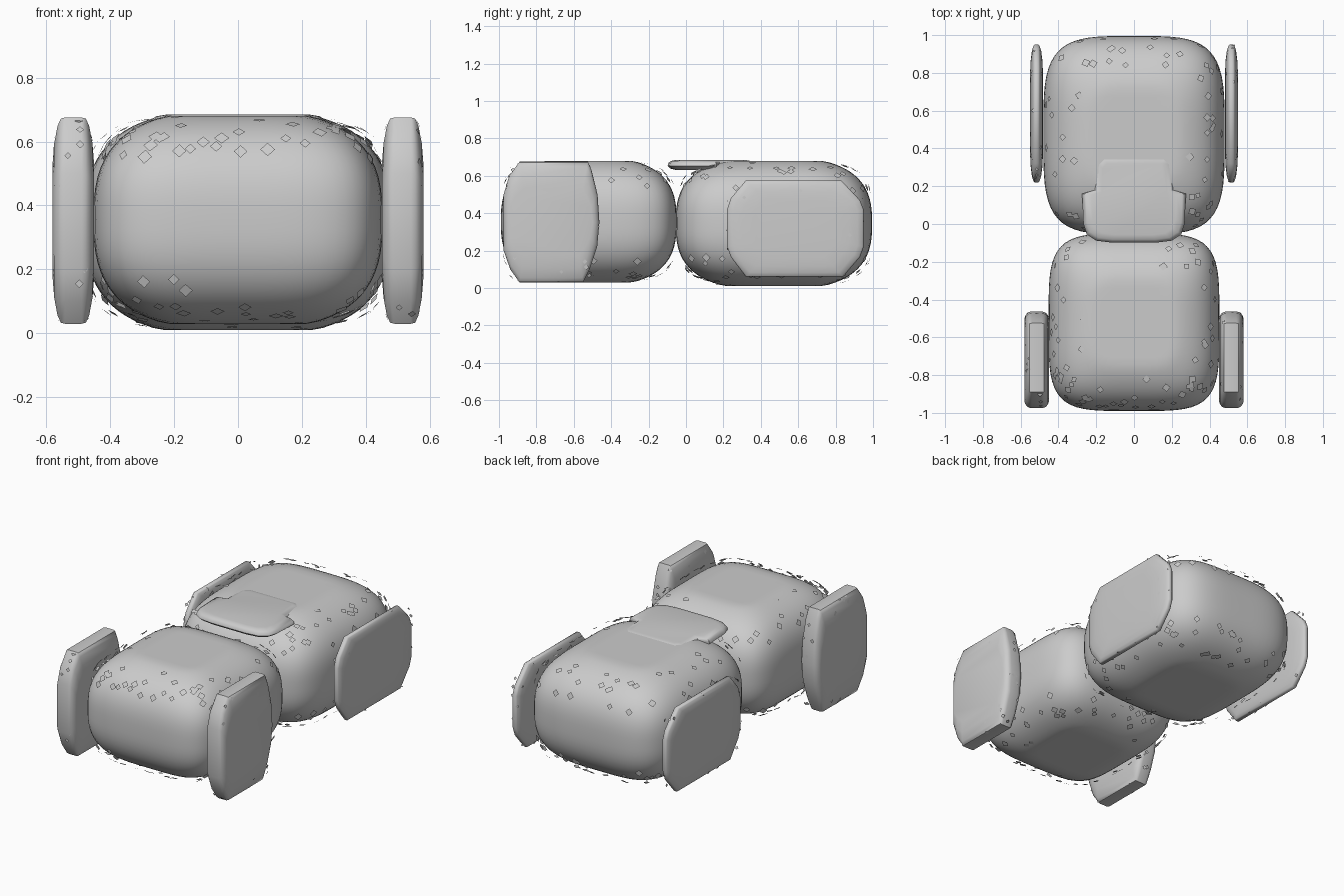
import bpy, bmesh, math, random
from mathutils import Vector

if "Cube" in bpy.data.objects:
    bpy.data.objects.remove(bpy.data.objects["Cube"])

random.seed(4)


def finish(name, bm, angle=60):
    bmesh.ops.recalc_face_normals(bm, faces=bm.faces)
    me = bpy.data.meshes.new(name)
    bm.to_mesh(me)
    bm.free()
    ob = bpy.data.objects.new(name, me)
    bpy.context.collection.objects.link(ob)
    bpy.ops.object.select_all(action='DESELECT')
    ob.select_set(True)
    bpy.context.view_layer.objects.active = ob
    bpy.ops.object.shade_smooth_by_angle(angle=math.radians(angle))
    return ob


def super_point(d, nv, nh):
    """Point of a unit superquadric in direction d."""
    h = (abs(d.x) ** nh + abs(d.y) ** nh) ** (nv / nh)
    return d / (h + abs(d.z) ** nv) ** (1 / nv)


def place(p, c, half):
    return Vector(c) + Vector(a * b for a, b in zip(p, half))


def body(name, c, half, nv, nh):
    """Soft rounded block, slightly flattened on top and bottom."""
    bm = bmesh.new()
    bmesh.ops.create_cube(bm, size=2)
    bmesh.ops.subdivide_edges(bm, edges=bm.edges[:], cuts=19, use_grid_fill=True)
    for v in bm.verts:
        p = super_point(v.co.normalized(), nv, nh)
        p.z = max(-1, min(1, p.z * 1.06))
        v.co = place(p, c, half)
    return finish(name, bm, 80)


def flakes(name, c, half, n, count, size, inner):
    """Loose little squares lying on a slightly boxier shell."""
    bm = bmesh.new()
    made = 0
    while made < count:
        d = Vector(random.uniform(-1, 1) for _ in range(3))
        d.normalize()
        p = super_point(d, n, n)
        if inner and p.length < super_point(d, *inner).length * 1.05:
            continue
        nrm = Vector(math.copysign(abs(a) ** (n - 1), a) / h for a, h in zip(p, half))
        q = nrm.to_track_quat('Z', 'Y')
        s = size * random.uniform(0.8, 1.2)
        o = place(p, c, half)
        corners = [(s, 0, 0), (0, s, 0), (-s, 0, 0), (0, -s, 0)]
        bm.faces.new([bm.verts.new(o + q @ Vector(k)) for k in corners])
        made += 1
    me = bpy.data.meshes.new(name)
    bm.to_mesh(me)
    bm.free()
    bpy.context.collection.objects.link(bpy.data.objects.new(name, me))


def skin(bm, rings):
    """Join rings of vertices into a closed loft."""
    n = len(rings[0])
    for a, b in zip(rings, rings[1:]):
        for i in range(n):
            j = (i + 1) % n
            bm.faces.new((a[i], a[j], b[j], b[i]))
    bm.faces.new(rings[0])
    bm.faces.new(rings[-1])


def slab(name, side, outline, x0, x1, layers):
    """Side slab: a y-z outline lofted through scaled, mirrored layers along x."""
    bm = bmesh.new()
    cy = sum(max(c) + min(c) for c in [[p[0] for p in outline]]) / 2
    cz = sum(max(c) + min(c) for c in [[p[1] for p in outline]]) / 2
    layers = layers + [(1 - t, sy, sz) for t, sy, sz in reversed(layers)]
    rings = [[bm.verts.new((side * (x0 + (x1 - x0) * t),
                            cy + (y - cy) * sy, cz + (z - cz) * sz))
              for y, z in outline] for t, sy, sz in layers]
    skin(bm, rings)
    return finish(name, bm, 50)


# Front and rear bodies with their flakes
for name, c, half, nv, nh in (
        ("front_body", (0, -.52, .355), (.452, .47, .325), 2.75, 4.4),
        ("rear_body", (0, .47, .345), (.48, .525, .335), 2.75, 4.0)):
    body(name, c, half, nv, nh)
    flakes(name + "_flakes", c, half, 4.2, 130, .02, (nv, nh))

# Side slabs, mirrored left and right
front_outline = [(-.89, .03), (-.55, .03), (-.515, .1), (-.475, .22), (-.463, .35),
                 (-.473, .5), (-.505, .63), (-.525, .675), (-.89, .675),
                 (-.945, .6), (-.975, .5), (-.975, .2), (-.94, .1)]
rear_outline = [(.32, .06), (.84, .06), (.93, .165), (.95, .22), (.95, .42),
                (.93, .47), (.83, .575), (.32, .575), (.24, .48), (.22, .42),
                (.22, .22), (.24, .165)]
front_layers = [(0, .86, .55), (.04, .92, .75), (.12, .97, .92), (.2, .99, .99), (.3, 1, 1)]
rear_layers = [(0, .6, .6), (.05, .78, .78), (.14, .91, .91), (.26, .98, .98), (.36, 1, 1)]
for side, label in ((-1, "left"), (1, "right")):
    slab(label + "_front_slab", side, front_outline, .45, .58, front_layers)
    slab(label + "_rear_slab", side, rear_outline, .482, .55, rear_layers)
    flakes(label + "_front_slab_flakes", (side * .515, -.718, .352),
           (.064, .255, .322), 5.5, 50, .012, None)
    flakes(label + "_rear_slab_flakes", (side * .516, .585, .318),
           (.033, .365, .258), 5.5, 30, .011, None)

# Stepped pad on top of the rear body
half_outline = [(.12, -.098), (.2, -.088), (.25, -.055), (.268, .0), (.275, .16),
                (.21, .18), (.205, .33), (.175, .362)]
outline = half_outline + [(-x, y) for x, y in reversed(half_outline)]
bm = bmesh.new()
skin(bm, [[bm.verts.new((x * s, .13 + (y - .13) * s, z)) for x, y in outline]
          for z, s in ((.63, .8), (.638, .93), (.653, 1), (.668, .985), (.679, .93), (.684, .82))])
finish("top_pad", bm, 50)
